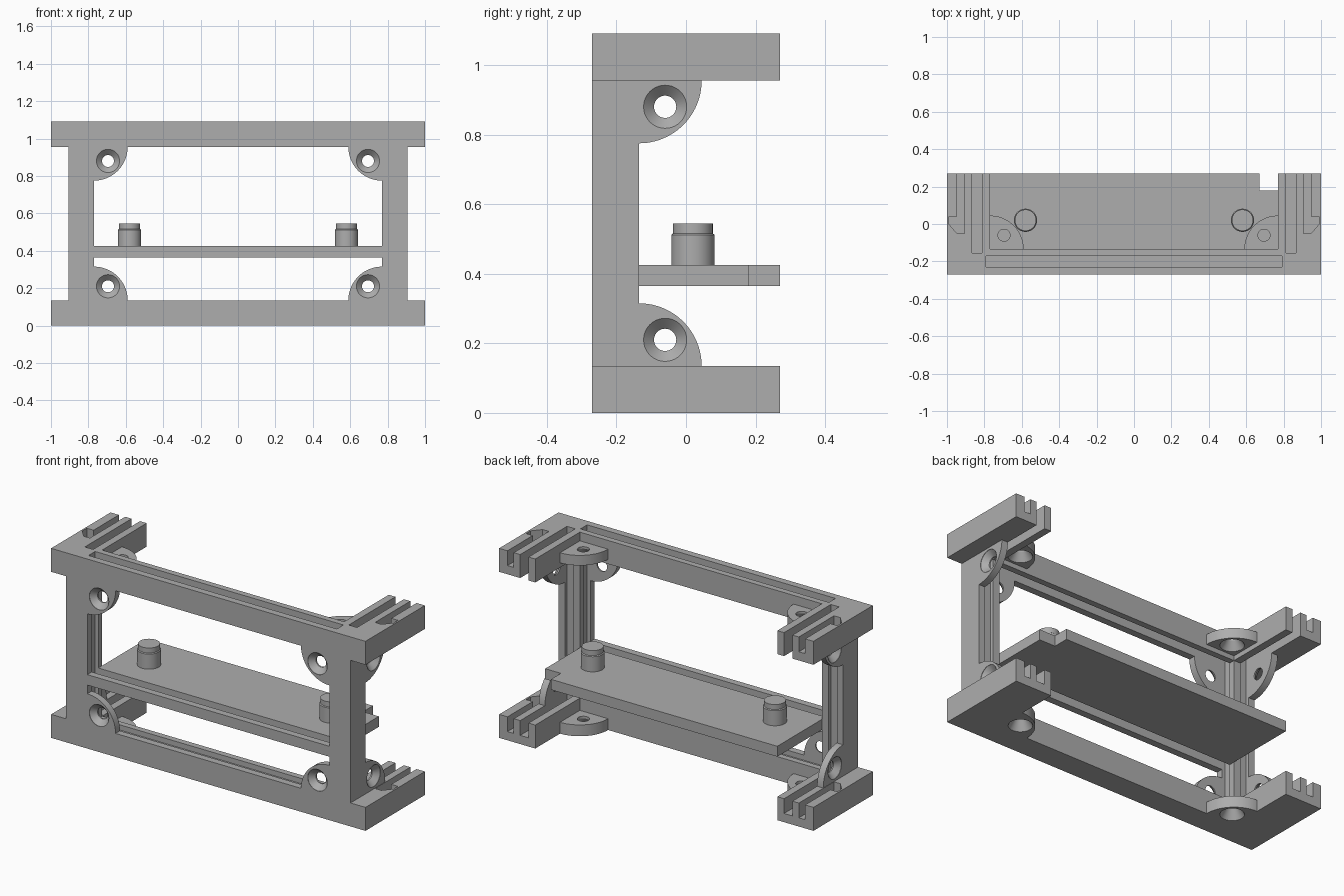
import bpy, bmesh
from math import cos, sin, pi

cube = bpy.data.objects.get("Cube")
if cube:
    bpy.data.objects.remove(cube, do_unlink=True)

GREY = (0.42, 0.42, 0.42, 1)
mat = bpy.data.materials.new("plain grey plastic")
mat.use_nodes = True
mat.diffuse_color = GREY
mat.node_tree.nodes["Principled BSDF"].inputs["Base Color"].default_value = GREY

# Overall dimensions
H, W, D = 1.09, 1.0, 0.27
BAR = 0.135                  # height and depth of the bars
IN, OUT = 0.77, 0.905        # inner and outer sides of the posts
BACK = -D + BAR              # back side of the front frame


def loft(name, rings, place=lambda u, v, w: (u, v, w)):
    """Closed solid through stacked rings of points."""
    bm = bmesh.new()
    loops = [[bm.verts.new(place(*p)) for p in ring] for ring in rings]
    n = len(loops[0])
    for a, b in zip(loops, loops[1:]):
        for i in range(n):
            j = (i + 1) % n
            bm.faces.new((a[i], a[j], b[j], b[i]))
    bm.faces.new(loops[0])
    bm.faces.new(loops[-1])
    bmesh.ops.recalc_face_normals(bm, faces=bm.faces)
    mesh = bpy.data.meshes.new(name)
    bm.to_mesh(mesh)
    bm.free()
    mesh.materials.append(mat)
    ob = bpy.data.objects.new(name, mesh)
    bpy.context.collection.objects.link(ob)
    return ob


def prism(name, outline, w0, w1, **kw):
    return loft(name, [[(u, v, w) for u, v in outline] for w in (w0, w1)], **kw)


def box(name, x0, x1, y0, y1, z0, z1):
    return prism(name, [(x0, y0), (x1, y0), (x1, y1), (x0, y1)], z0, z1)


def lathe(name, profile, cu, cv, n=40, **kw):
    return loft(name, [[(cu + r * cos(2 * pi * i / n), cv + r * sin(2 * pi * i / n), w)
                        for i in range(n)] for r, w in profile], **kw)


def combine(ob, tool, operation):
    """Apply a boolean and discard the tool."""
    mod = ob.modifiers.new("boolean", 'BOOLEAN')
    mod.operation, mod.object, mod.solver = operation, tool, 'EXACT'
    bpy.context.view_layer.objects.active = ob
    bpy.ops.object.modifier_apply(modifier=mod.name)
    bpy.data.objects.remove(tool, do_unlink=True)


def smooth(ob):
    bpy.ops.object.select_all(action='DESELECT')
    ob.select_set(True)
    bpy.context.view_layer.objects.active = ob
    bpy.ops.object.shade_smooth_by_angle(angle=0.5)


def front_slot():
    return box("slot", -0.79, 0.79, -0.23, -0.17, 0.105, H + 0.1)


# Front frame with four rear arms
frame = box("frame", -W, W, -D, BACK, 0, BAR)
combine(frame, box("top_bar", -W, W, -D, BACK, H - BAR, H), 'UNION')
for s in (-1, 1):
    combine(frame, box("post", *sorted((s * IN, s * OUT)), -D, BACK, 0, H), 'UNION')
    for z in (0, H - BAR):
        combine(frame, box("arm", *sorted((s * IN, s * W)), -D, D, z, z + BAR), 'UNION')

# Panel slots and latch pockets
combine(frame, front_slot(), 'DIFFERENCE')
latch = [(0.907, 0.4), (0.947, 0.4), (0.947, 0.04), (0.99, 0.04),
         (0.99, 0), (0.947, -0.05), (0.907, -0.05)]
for s in (-1, 1):
    combine(frame, box("slot", *sorted((s * 0.813, s * 0.866)), -0.155, 0.4, 0.05, H + 0.1),
            'DIFFERENCE')
    for z in (0, H - BAR):
        combine(frame, prism("pocket", [(s * x, y) for x, y in latch], z + 0.05, z + BAR + 0.02),
                'DIFFERENCE')

# Shelf with rear corner notch, split by the panel slot
shelf = box("shelf", -IN, IN, -D, D, 0.365, 0.425)
combine(shelf, front_slot(), 'DIFFERENCE')
combine(shelf, box("notch", 0.67, 0.9, 0.18, 0.4, 0.3, 0.5), 'DIFFERENCE')

# Pegs on the shelf
for s, side in ((-1, "right"), (1, "left")):
    smooth(lathe(side + "_peg", [(0.062, 0.425), (0.062, 0.512), (0.057, 0.516), (0.057, 0.545)],
                 s * 0.58, 0.02))


def gusset(name, thick, place):
    """Quarter-round corner tab with a countersunk screw hole."""
    radius, steps = 0.18, 24
    arc = [(radius * cos(pi / 2 * i / steps), radius * sin(pi / 2 * i / steps))
           for i in range(steps + 1)]
    tab = prism(name, [(0, 0)] + arc, 0, thick, place=place)
    hole = lathe("hole", [(0.062, -0.01), (0.062, 0.002), (0.032, thick * 0.8),
                          (0.032, thick + 0.01)], 0.075, 0.075, place=place)
    combine(tab, hole, 'DIFFERENCE')
    smooth(tab)


# Corner tabs facing front, side and bottom at every corner
for s, side in ((-1, "right"), (1, "left")):
    for z, up, level, base, t in ((BAR, 1, "lower", 0, 0.065),
                                  (H - BAR, -1, "upper", 0.982, 0.058)):
        tag = level + "_" + side
        gusset(tag + "_front_tab", 0.04,
               lambda u, v, w: (s * (IN - u), -D + w, z + up * v))
        gusset(tag + "_side_tab", 0.039,
               lambda u, v, w: (s * (OUT - w), BACK + u, z + up * v))
        gusset(tag + "_flat_tab", t,
               lambda u, v, w: (s * (IN - u), BACK + v, base + w))
